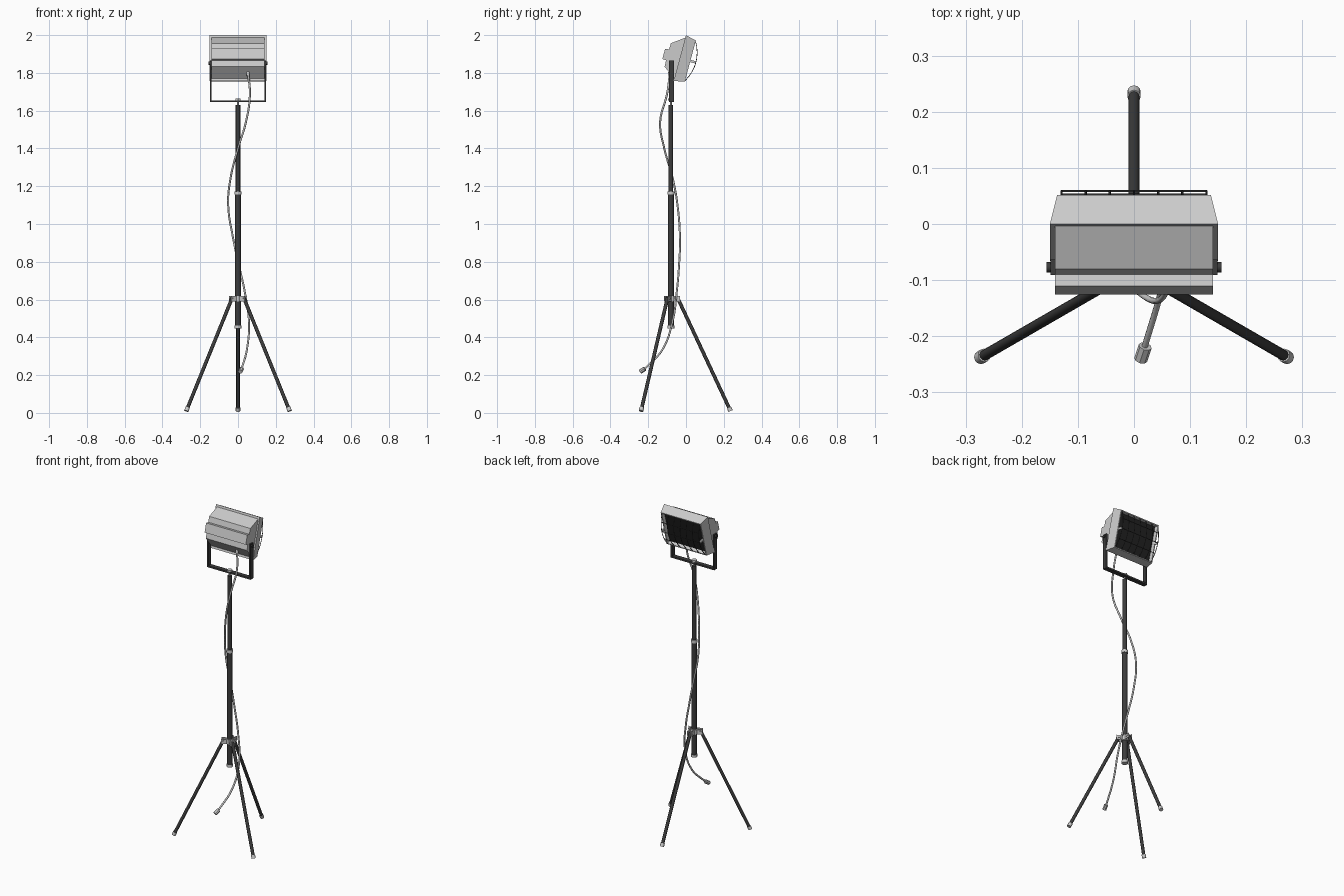
import bpy, bmesh, math
from mathutils import Vector, Matrix

if "Cube" in bpy.data.objects:
    bpy.data.objects.remove(bpy.data.objects["Cube"])

PY = -0.08  # pole axis y


def mat(name, v):
    m = bpy.data.materials.new(name)
    m.diffuse_color = (v, v, v, 1)
    m.use_nodes = True
    m.node_tree.nodes["Principled BSDF"].inputs["Base Color"].default_value = m.diffuse_color
    return m


DARK, BLACK = mat("dark_metal", 0.045), mat("black_glass", 0.015)
HEAD = Matrix.Translation((0, -0.033, 1.878)) @ Matrix.Rotation(math.radians(-15), 4, 'X')


def finish(name, bm, m=None, xf=None, smooth=False):
    bmesh.ops.recalc_face_normals(bm, faces=bm.faces)
    me = bpy.data.meshes.new(name)
    bm.to_mesh(me)
    bm.free()
    ob = bpy.data.objects.new(name, me)
    bpy.context.collection.objects.link(ob)
    if xf is not None:
        ob.matrix_world = xf
    if m:
        me.materials.append(m)
    if smooth:
        bpy.ops.object.select_all(action='DESELECT')
        ob.select_set(True)
        bpy.context.view_layer.objects.active = ob
        bpy.ops.object.shade_smooth_by_angle(angle=math.radians(40))
    return ob


def tube(name, a, b, r, m=None, r2=None, n=12, smooth=True):
    a, b = Vector(a), Vector(b)
    bm = bmesh.new()
    bmesh.ops.create_cone(bm, cap_ends=True, segments=n, radius1=r,
                          radius2=r if r2 is None else r2, depth=(b - a).length)
    xf = Matrix.Translation((a + b) / 2) @ (b - a).to_track_quat('Z', 'Y').to_matrix().to_4x4()
    return finish(name, bm, m, xf, smooth)


def box(name, c, s, m=None, xf=None):
    bm = bmesh.new()
    bmesh.ops.create_cube(bm, size=1, matrix=Matrix.Translation(c) @ Matrix.Diagonal((*s, 1)))
    return finish(name, bm, m, xf)


def wire(name, lines, r, m=None, xf=None, res=2, order=4):
    cu = bpy.data.curves.new(name, 'CURVE')
    cu.dimensions = '3D'
    cu.bevel_depth, cu.bevel_resolution, cu.use_fill_caps = r, res, True
    for pts in lines:
        sp = cu.splines.new('BEZIER')
        sp.resolution_u = order
        sp.bezier_points.add(len(pts) - 1)
        for bp, p in zip(sp.bezier_points, pts):
            bp.co = p
            bp.handle_left_type = bp.handle_right_type = 'AUTO'
    ob = bpy.data.objects.new(name, cu)
    bpy.context.collection.objects.link(ob)
    if xf is not None:
        ob.matrix_world = xf
    if m:
        cu.materials.append(m)
    return ob


# Telescopic pole with collars
tube("lower_pole", (0, PY, 0.455), (0, PY, 1.16), 0.0155, DARK, n=16)
tube("upper_pole", (0, PY, 1.15), (0, PY, 1.63), 0.012, DARK, n=16)
tube("bottom_cap", (0, PY, 0.447), (0, PY, 0.462), 0.018, n=16)
tube("pole_collar", (0, PY, 1.155), (0, PY, 1.172), 0.019, n=16)
tube("hub", (0, PY, 0.59), (0, PY, 0.62), 0.022, n=16)
tube("spigot", (0, PY, 1.62), (0, PY, 1.66), 0.005)
tube("spigot_nut", (0, PY, 1.655), (0, PY, 1.665), 0.016, n=6, smooth=False)

# Tripod legs with hinge lugs and rubber feet
for i, ang in enumerate((90, 210, 330)):
    d = Vector((math.cos(math.radians(ang)), math.sin(math.radians(ang)), 0))
    side = Vector((-d.y, d.x, 0))
    base = Vector((0, PY, 0))
    top, foot = base + d * 0.035 + Vector((0, 0, 0.61)), base + d * 0.317 + Vector((0, 0, 0.008))
    u = (foot - top).normalized()
    tube(f"leg_{i}", top, foot - u * 0.006, 0.0095, DARK)
    tube(f"foot_{i}", foot - u * 0.022, foot - u * 0.002, 0.012)
    rot = Matrix.Translation(base) @ Matrix.Rotation(math.radians(ang), 4, 'Z')
    for s in (-1, 1):
        box(f"hinge_lug_{i}", (0.032, s * 0.012, 0.605), (0.032, 0.004, 0.028), None, rot)
    p = base + d * 0.036 + Vector((0, 0, 0.606))
    tube(f"hinge_bolt_{i}", p - side * 0.018, p + side * 0.018, 0.006, n=8)

# U-shaped yoke and its pivot knobs
box("yoke_base", (0, PY + 0.003, 1.65), (0.298, 0.027, 0.01), DARK)
for s in (-1, 1):
    box("yoke_arm", (s * 0.1445, PY + 0.003, 1.755), (0.009, 0.027, 0.22), DARK)
    tube("pivot_knob", (s * 0.138, PY + 0.003, 1.852), (s * 0.156, PY + 0.003, 1.852), 0.009, DARK)

# Stepped rear housing, profile (local y, z) swept across x
half = [(0.002, 0.114), (-0.066, 0.064), (-0.067, 0.03), (-0.088, 0.028)]
prof = half + [(y, -z) for y, z in reversed(half)]
bm = bmesh.new()
f = bm.faces.new([bm.verts.new((-0.141, y, z)) for y, z in prof])
ext = bmesh.ops.extrude_face_region(bm, geom=[f])
bmesh.ops.translate(bm, vec=(0.282, 0, 0), verts=[v for v in ext["geom"] if isinstance(v, bmesh.types.BMVert)])
finish("rear_housing", bm, None, HEAD)

# Tapered front frame with recess: nested rectangular rings (half x, y, half z)
bm = bmesh.new()
rings = [[bm.verts.new((sx * hx, y, sz * hz)) for sx, sz in ((-1, -1), (1, -1), (1, 1), (-1, 1))]
         for hx, y, hz in ((0.15, 0, 0.126), (0.137, 0.058, 0.112), (0.131, 0.058, 0.106), (0.127, 0.028, 0.102))]
for a, b in zip(rings, rings[1:]):
    for k in range(4):
        bm.faces.new((a[k], a[(k + 1) % 4], b[(k + 1) % 4], b[k]))
bm.faces.new(rings[0])
bm.faces.new(rings[-1])
finish("front_frame", bm, None, HEAD)
box("glass", (0, 0.033, 0), (0.254, 0.01, 0.204), BLACK, HEAD)


# Bowed wire guard
def bow(z):
    return 0.058 + 0.03 * (1 - (z / 0.108) ** 2)


zs = [-0.108 + 0.036 * k for k in range(7)]
wire("guard_ribs", [[(-0.129 + 0.043 * k, bow(z), z) for z in zs] for k in range(7)], 0.002, DARK, HEAD, 1, 3)
wire("guard_bars", [[(-0.13, bow(z), z), (0.13, bow(z), z)] for z in (-0.06, 0, 0.06)], 0.002, DARK, HEAD, 1, 1)
for s in (-1, 1):
    box("guard_clip", (s * 0.131, 0.068, 0), (0.006, 0.036, 0.012), None, HEAD)

# Hanging cable with gland and plug
path = [(0.053, -0.085, 1.80), (0.063, -0.1, 1.69), (0.042, -0.137, 1.54), (0.0, -0.115, 1.4),
        (-0.04, -0.07, 1.24), (-0.052, -0.045, 1.1), (-0.025, -0.032, 0.92), (0.005, -0.037, 0.78),
        (0.034, -0.048, 0.65), (0.058, -0.072, 0.48), (0.047, -0.125, 0.335), (0.018, -0.222, 0.23)]
wire("cable", [path], 0.0055, None, None, 2, 6)
tube("cable_gland", (0.053, -0.082, 1.83), (0.053, -0.087, 1.785), 0.009)
tube("plug", (0.02, -0.218, 0.234), (0.012, -0.242, 0.218), 0.012, n=8, smooth=False)
